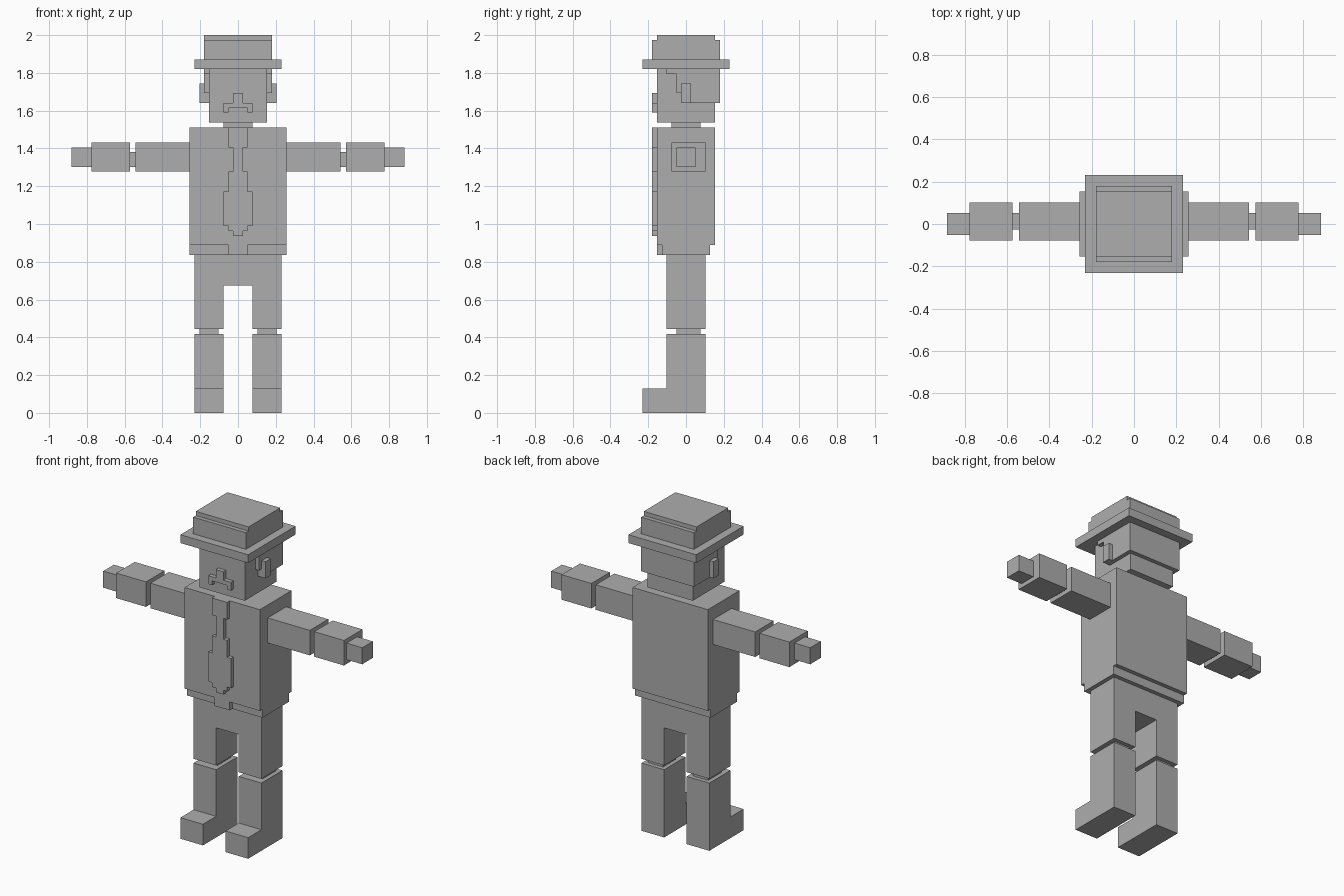
import bpy, bmesh

if "Cube" in bpy.data.objects:
    bpy.data.objects.remove(bpy.data.objects["Cube"])

V = 2 / 78  # one block unit

mat = bpy.data.materials.new("plain grey")
mat.diffuse_color = (0.42, 0.42, 0.42, 1)
mat.use_nodes = True
mat.node_tree.nodes["Principled BSDF"].inputs["Base Color"].default_value = mat.diffuse_color


def prism(name, pts, axis, lo, hi):
    """Extrude a flat outline: axis 'x' takes (y, z) points, axis 'y' takes (x, z)."""
    bm = bmesh.new()
    co = [(lo, a, b) if axis == 'x' else (a, lo, b) for a, b in pts]
    face = bm.faces.new([bm.verts.new(c) for c in co])
    ext = bmesh.ops.extrude_face_region(bm, geom=[face])
    move = (hi - lo, 0, 0) if axis == 'x' else (0, hi - lo, 0)
    bmesh.ops.translate(bm, vec=move,
                        verts=[g for g in ext['geom'] if isinstance(g, bmesh.types.BMVert)])
    bmesh.ops.recalc_face_normals(bm, faces=bm.faces)
    me = bpy.data.meshes.new(name)
    bm.to_mesh(me)
    bm.free()
    me.materials.append(mat)
    ob = bpy.data.objects.new(name, me)
    bpy.context.collection.objects.link(ob)
    return ob


def box(name, x0, x1, y0, y1, z0, z1):
    return prism(name, [(x0, z0), (x1, z0), (x1, z1), (x0, z1)], 'y', y0, y1)


def stepped(rows):
    """Symmetric stepped outline from (half width, top, bottom) rows."""
    right = [(w, z) for w, t, b in rows for z in (t, b)]
    return right + [(-x, z) for x, z in reversed(right)]


# hat
box("hat_brim", -9*V, 9*V, -9*V, 9*V, 71*V, 73*V)
prism("hat_crown", stepped([(6*V, 2.0, 77*V), (7*V, 77*V, 73*V)]), 'x', -7*V, 7*V)

# head, hair and neck
box("head", -6*V, 6*V, -6*V, 6*V, 60*V, 71*V)
hair = [(-4, 71), (-4, 70), (-2, 70), (-2, 66), (-1, 66), (-1, 64), (7, 64), (7, 71)]
prism("hair", [(y*V, z*V) for y, z in hair], 'x', -7*V, 7*V)
box("neck", -3*V, 3*V, -3*V, 3*V, 1.511, 60*V)

# nose and moustache in one stepped plate
face = [(1, 66), (1, 64), (3, 64), (3, 62), (2, 62), (2, 63)]
face = face + [(-x, z) for x, z in reversed(face)]
prism("nose_and_moustache", [(x*V, z*V) for x, z in face], 'y', -7*V, -6*V)

# torso, belt and buckle
box("torso", -10*V, 10*V, -6*V, 6*V, 0.888, 1.511)
box("belt", -10*V, 10*V, -5*V, 5*V, 0.836, 0.888)
box("buckle", -2*V, 2*V, -6*V, -5*V, 0.836, 0.888)

# necktie
tie = [(2, 1.511, 1.405), (1, 1.405, 1.277), (2, 1.277, 1.172),
       (3, 1.172, 0.989), (2, 0.989, 0.963), (1, 0.963, 0.937)]
prism("necktie", stepped([(w*V, t, b) for w, t, b in tie]), 'y', -7*V, -6*V)

# trousers top with both thighs
prism("hips_and_thighs", stepped([(9*V, 0.836, 0.443)])[:2] +
      [(3*V, 0.443), (3*V, 0.675), (-3*V, 0.675), (-3*V, 0.443),
       (-9*V, 0.443), (-9*V, 0.836)], 'y', -4*V, 4*V)

# paired parts
for side, s in (("right", 1), ("left", -1)):
    def pair(name, x0, x1, *rest):
        box(side + "_" + name, *sorted((s*x0, s*x1)), *rest)

    pair("ear", 7*V, 8*V, -V, V, 64*V, 68*V)
    pair("upper_arm", 10*V, 0.543, -3*V, 4*V, 1.277, 1.431)
    pair("elbow", 0.543, 0.573, -V, 2*V, 1.303, 1.380)
    pair("forearm", 0.573, 0.776, -3*V, 4*V, 1.277, 1.431)
    pair("hand", 0.776, 0.882, -2*V, 2*V, 1.303, 1.405)
    pair("knee", 4*V, 8*V, -2*V, 3*V, 0.417, 0.443)
    prism(side + "_lower_leg",
          [(-9*V, 0), (4*V, 0), (4*V, 0.417), (-4*V, 0.417), (-4*V, 0.13), (-9*V, 0.13)],
          'x', *sorted((s*3*V, s*9*V)))
